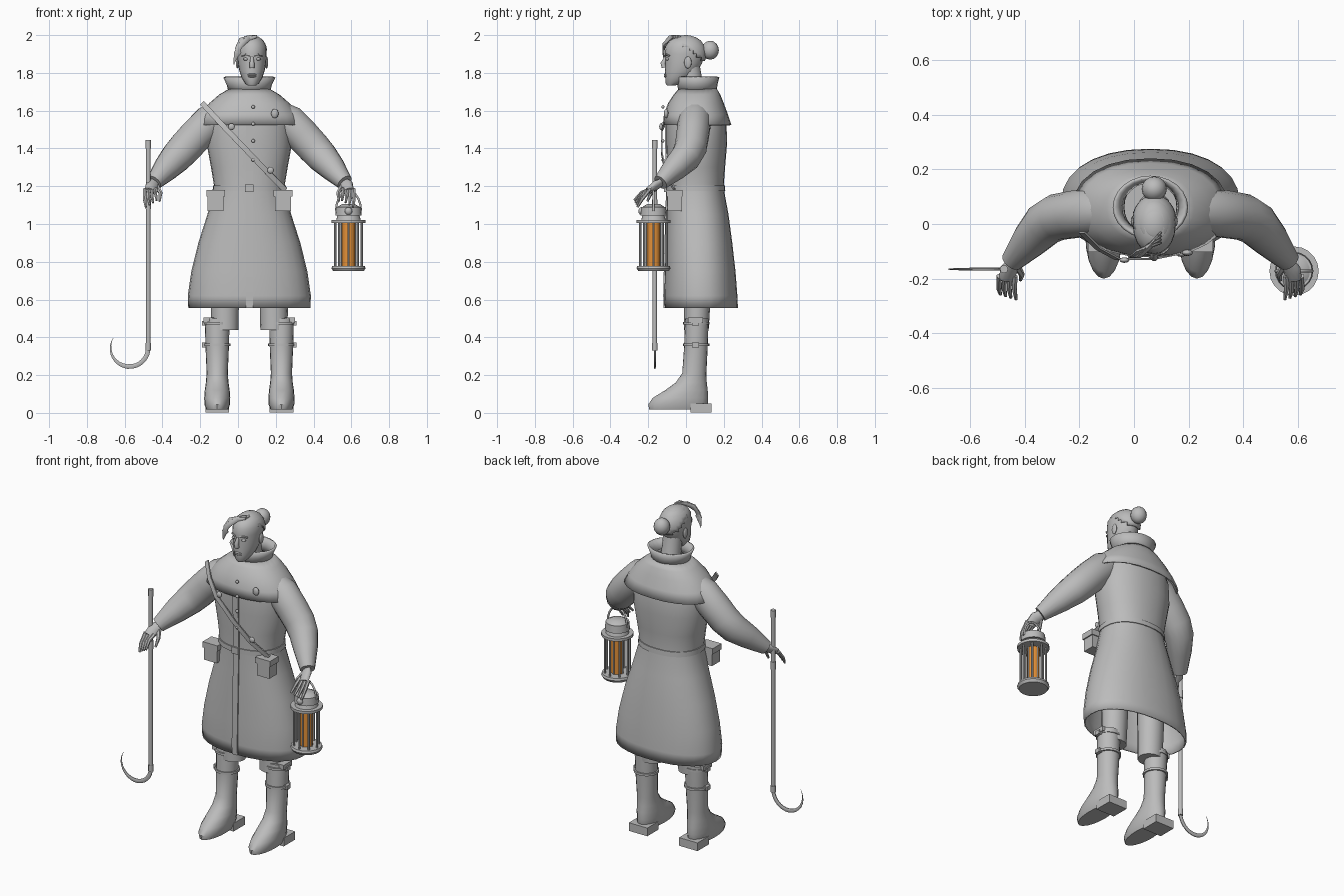
import bpy, bmesh, math
from math import sin, cos, pi
from mathutils import Vector

default = bpy.data.objects.get("Cube")
if default:
    bpy.data.objects.remove(default)

MID = 0.06            # body centre line
HEAD = 0.074          # head centre line
LX, LY = 0.585, -0.172  # lantern axis
SX, SY = -0.475, -0.165  # staff axis


def material(name, colour):
    mat = bpy.data.materials.new(name)
    mat.use_nodes = True
    mat.diffuse_color = colour
    mat.node_tree.nodes["Principled BSDF"].inputs["Base Color"].default_value = colour
    return mat


GREY = material("plain grey", (0.5, 0.5, 0.5, 1))
AMBER = material("amber glass", (0.8, 0.29, 0.04, 1))


def finish(obj, name, mat=GREY, angle=40):
    obj.name = name
    obj.data.materials.clear()
    obj.data.materials.append(mat)
    bpy.ops.object.select_all(action='DESELECT')
    obj.select_set(True)
    bpy.context.view_layer.objects.active = obj
    bpy.ops.object.shade_smooth_by_angle(angle=math.radians(angle))
    return obj


def skin(name, rings, caps=True, mat=GREY, angle=40):
    """Join closed rings of points into one surface."""
    bm = bmesh.new()
    loops = [[bm.verts.new(p) for p in ring] for ring in rings]
    n = len(loops[0])
    for low, high in zip(loops, loops[1:]):
        for i in range(n):
            j = (i + 1) % n
            bm.faces.new((low[i], low[j], high[j], high[i]))
    if caps:
        bm.faces.new(loops[0][::-1])
        bm.faces.new(loops[-1])
    bmesh.ops.recalc_face_normals(bm, faces=bm.faces)
    mesh = bpy.data.meshes.new(name)
    bm.to_mesh(mesh)
    bm.free()
    obj = bpy.data.objects.new(name, mesh)
    bpy.context.collection.objects.link(obj)
    return finish(obj, name, mat, angle)


def loft(name, sections, cx, n=24, power=1.0, caps=True):
    """Horizontal rings, each given as height, half width, front y, back y."""
    rings = []
    for z, half, front, back in sections:
        ring = []
        for i in range(n):
            a = 2 * pi * i / n
            c, s = cos(a), sin(a)
            px = math.copysign(abs(c) ** power, c) * half
            py = math.copysign(abs(s) ** power, s) * (back - front) / 2
            ring.append((cx + px, (front + back) / 2 + py, z))
        rings.append(ring)
    return skin(name, rings, caps)


def tube(name, path, radii, n=10, flat=1.0, angle=50):
    """Tapered sweep; flat squeezes the section towards the y axis."""
    pts = [Vector(p) for p in path]
    rings = []
    for i, p in enumerate(pts):
        t = (pts[min(i + 1, len(pts) - 1)] - pts[max(i - 1, 0)]).normalized()
        side = t.cross(Vector((0, 1, 0))).normalized()
        up = side.cross(t)
        r = radii[i] if isinstance(radii, (list, tuple)) else radii
        turn = [2 * pi * (k + 0.5) / n for k in range(n)]
        rings.append([p + side * r * cos(a) + up * r * flat * sin(a) for a in turn])
    return skin(name, rings, True, GREY, angle)


def box(name, centre, size):
    bpy.ops.mesh.primitive_cube_add(size=1, location=centre)
    obj = bpy.context.object
    obj.scale = size
    return finish(obj, name)


def cone(name, x, y, z0, z1, r0, r1, n=20, mat=GREY):
    bpy.ops.mesh.primitive_cone_add(vertices=n, radius1=r0, radius2=r1, depth=z1 - z0,
                                    location=(x, y, (z0 + z1) / 2))
    return finish(bpy.context.object, name, mat)


def ball(name, centre, size, n=20):
    bpy.ops.mesh.primitive_uv_sphere_add(segments=n, ring_count=n // 2, radius=1, location=centre)
    obj = bpy.context.object
    obj.scale = size
    return finish(obj, name, GREY, 60)


def thicken(obj, depth):
    mod = obj.modifiers.new("thickness", 'SOLIDIFY')
    mod.thickness = depth
    return obj


# Long coat, open at the hem
coat = [(.555, .323, -.113, .275), (.62, .326, -.115, .272), (.75, .307, -.112, .262),
        (.9, .27, -.108, .245), (1.05, .222, -.104, .225), (1.17, .19, -.1, .203),
        (1.21, .188, -.1, .2), (1.3, .203, -.1, .207), (1.42, .225, -.105, .217),
        (1.53, .22, -.105, .215), (1.6, .2, -.1, .2), (1.66, .16, -.07, .185),
        (1.71, .1, -.035, .16)]
thicken(loft("coat", coat, MID, 28, 0.9, False), 0.008)
loft("belt", [(1.175, .194, -.106, .208), (1.205, .193, -.106, .206)], MID, 28, 0.9)
box("belt_buckle", (MID, -.11, 1.19), (.045, .012, .04))

# Shoulder cape and standing collar
cape = [(1.525, .285, -.122, .24), (1.58, .258, -.117, .222), (1.64, .212, -.095, .2),
        (1.685, .16, -.065, .182), (1.72, .1, -.035, .16)]
thicken(loft("shoulder_cape", cape, MID, 24, 0.9, False), 0.008)
collar = [(1.70, .098, -.03, .15), (1.74, .108, -.033, .155), (1.78, .127, -.042, .165)]
thicken(loft("collar", collar, MID, 24, 1, False), 0.012)

# Front closing strip, buttons and badge
strip = [(MID, front - .002, z) for z, half, front, back in coat[:10]]
tube("front_strip", strip, .026, 4, 0.2)
for z in (1.62, 1.53, 1.44, 1.34):
    ball("button", (MID + .02, -.122, z), (.01, .008, .01), 10)
ball("badge", (.195, -.105, 1.585), (.02, .012, .025), 12)

# Diagonal strap with rings
strap = [(-.19, -.03, 1.64), (-.13, -.09, 1.575), (-.06, -.128, 1.5), (MID, -.128, 1.375),
         (.16, -.108, 1.27), (.25, -.06, 1.18)]
tube("chest_strap", strap, .02, 4, 0.25)
for x, y, z in ((-.035, -.132, 1.515), (.172, -.11, 1.285)):
    ball("strap_ring", (x, y, z), (.018, .01, .018), 12)

for s in (-1, 1):
    def at(offset, y, z):
        return (MID + s * offset, y, z)

    # Sleeve
    sleeve = [at(.14, .05, 1.58), at(.21, .045, 1.54), at(.28, .035, 1.47), at(.34, .025, 1.405),
              at(.385, .0, 1.355), at(.44, -.06, 1.295), at(.505, -.135, 1.22)]
    tube("sleeve", sleeve, (.08, .093, .092, .09, .085, .07, .043), 16, 0.95)
    # Hand with four fingers and a thumb
    tube("palm", [at(.495, -.125, 1.225), at(.515, -.16, 1.205), at(.525, -.2, 1.175)],
         (.025, .036, .03), 10, 0.6)
    for k in range(4):
        x = .495 + k * .019
        tube("finger", [at(x, -.19, 1.185), at(x + .002, -.235, 1.165 - k * .012),
                        at(x - .004, -.275 + k * .006, 1.125 - k * .012)], (.011, .01, .006), 6)
    tube("thumb", [at(.49, -.15, 1.2), at(.47, -.185, 1.165), at(.475, -.205, 1.12)],
         (.014, .011, .006), 6)

    # Belt pouch and lid
    box("pouch", at(.178, -.06, 1.12), (.085, .075, .1))
    box("pouch_lid", at(.178, -.06, 1.163), (.1, .085, .035))

    # Trouser leg
    loft("trouser_leg", [(.44, .072, -.01, .12), (.6, .075, -.01, .13), (.85, .08, -.02, .14)],
         MID + s * .13, 16)
    # Boot with heel block and straps
    foot = MID + s * .17
    loft("boot", [(.018, .058, -.195, .105), (.045, .068, -.2, .115), (.08, .069, -.175, .117),
                  (.12, .066, -.11, .115), (.16, .06, -.055, .11), (.21, .056, -.02, .108),
                  (.35, .062, -.01, .115), (.5, .066, -.005, .12)], foot, 20)
    box("boot_heel", (foot, .08, .026), (.125, .11, .05))
    for z in (.36, .475):
        loft("boot_strap", [(z - .007, .071, -.016, .124), (z + .007, .071, -.016, .124)], foot, 20)
        box("strap_buckle", (foot + s * .07, .05, z), (.02, .035, .025))
    box("boot_tab", (foot + s * .045, .05, .49), (.055, .08, .03))

# Head and neck
tube("neck", [(HEAD, .055, 1.64), (HEAD, .035, 1.74), (HEAD, .02, 1.83)], (.062, .055, .055), 16)
loft("head", [(1.732, .022, -.1, -.06), (1.745, .036, -.108, -.02), (1.775, .055, -.11, .03),
              (1.81, .067, -.112, .06), (1.85, .074, -.11, .085), (1.9, .078, -.112, .098),
              (1.94, .077, -.108, .098), (1.97, .062, -.088, .08), (1.99, .036, -.05, .05)],
     HEAD, 20)
tube("nose", [(HEAD, -.108, 1.885), (HEAD, -.122, 1.85), (HEAD, -.116, 1.828)],
     (.007, .014, .014), 8)
for z in (1.782, 1.791):
    ball("lip", (HEAD, -.108, z), (.024, .009, .006), 12)
for s in (-1, 1):
    ball("eye", (HEAD + s * .032, -.098, 1.873), (.015, .01, .008), 12)
    tube("eyebrow", [(HEAD + s * .014, -.11, 1.89), (HEAD + s * .034, -.105, 1.897),
                     (HEAD + s * .052, -.088, 1.89)], .005, 6)
    ball("ear", (HEAD + s * .077, .01, 1.855), (.009, .02, .032), 12)

# Hair cap trimmed along the hairline, plus bun
hair = ball("hair", (HEAD, 0, 1.9), (.084, .108, .1), 32)
bm = bmesh.new()
bm.from_mesh(hair.data)
low = [f for f in bm.faces if f.calc_center_median().z < .38 - .9 * f.calc_center_median().y]
bmesh.ops.delete(bm, geom=low, context='FACES')
bm.to_mesh(hair.data)
bm.free()
thicken(hair, 0.08)
ball("hair_bun", (HEAD, .128, 1.92), (.046, .046, .05), 16)
bun_band = ball("bun_band", (HEAD, .092, 1.918), (.03, .015, .03), 12)

# Swept fringe locks
for k in range(4):
    d = k * .013
    tube("fringe_lock", [(HEAD + .025, -.03 - d, 1.993), (.055 - d, -.085 - d / 3, 1.985 - d / 3),
                         (.018 - d / 2, -.118, 1.95 - d / 2), (-.012 + d / 2, -.12, 1.905),
                         (-.022 + d / 2, -.112, 1.845 + d)], (.008, .016, .015, .011, .002), 8, 0.5)

# Hooked staff
cone("staff", SX, SY, .34, 1.44, .012, .012, 12)
for z0, z1 in ((.33, .37), (1.08, 1.13), (1.4, 1.445)):
    cone("staff_band", SX, SY, z0, z1, .0145, .0145, 12)
arc = [math.radians(8 - 13 * k) for k in range(18)]
tube("hook", [(-.575 + .1 * cos(a), SY, .345 + .1 * sin(a)) for a in arc],
     [.013 * min(1, (17.3 - k) / 9) for k in range(18)], 8, 0.45)

# Lantern
cone("lantern_foot", LX, LY, .75, .765, .08, .09)
cone("lantern_base", LX, LY, .765, .778, .09, .086)
cone("lantern_glass", LX, LY, .778, 1.008, .035, .035, 16, AMBER)
cone("lantern_top_plate", LX, LY, 1.006, 1.022, .09, .09)
cone("lantern_neck", LX, LY, 1.022, 1.045, .065, .058)
cone("lantern_cap", LX, LY, 1.045, 1.09, .07, .066)
cone("lantern_dome", LX, LY, 1.09, 1.105, .058, .035)
ball("lantern_knob", (LX, LY - .065, 1.068), (.02, .015, .02), 12)
for k in range(8):
    a = k * pi / 4
    cone("lantern_rod", LX + .07 * cos(a), LY + .07 * sin(a), .77, 1.01, .006, .006, 8)
for k in range(4):
    a = k * pi / 2
    cone("glass_bar", LX + .036 * cos(a), LY + .036 * sin(a), .778, 1.008, .004, .004, 6)
swing = [k * pi / 10 for k in range(11)]
tube("lantern_handle", [(LX + .066 * cos(a), LY, 1.07 + .105 * sin(a)) for a in swing], .006, 8)
